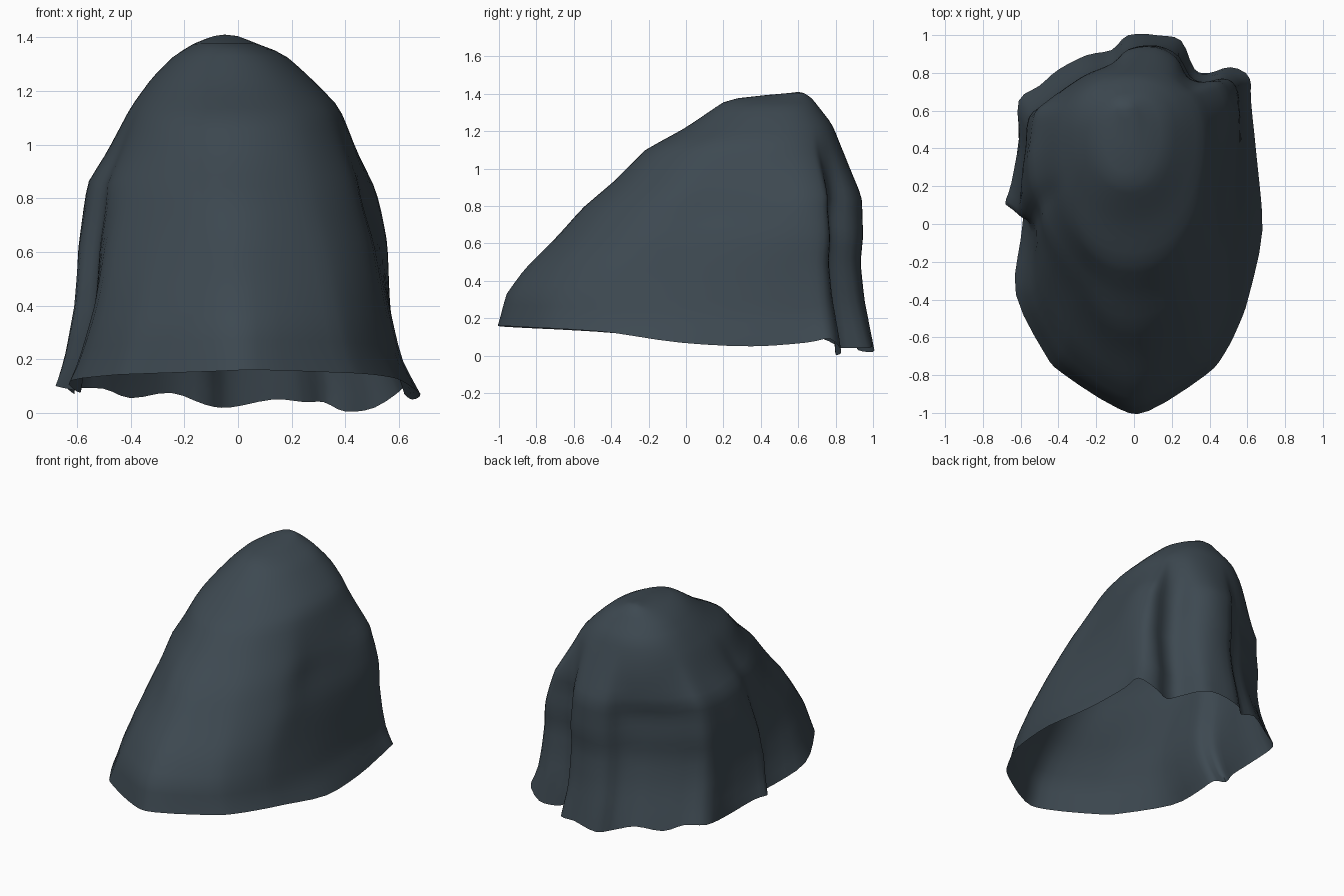
import bpy, bmesh, math

if "Cube" in bpy.data.objects:
    bpy.data.objects.remove(bpy.data.objects["Cube"])

# Hem outline of the cloth, counter-clockwise from the front: x, y, z
HEM = [(.09, -.99, .16), (.4, -.8, .15), (.5, -.69, .145), (.58, -.53, .135), (.63, -.37, .12),
       (.68, -.03, .07), (.65, .35, .05), (.62, .65, .07), (.62, .78, .09), (.51, .83, .02),
       (.40, .80, .005), (.32, .82, .04), (.25, .97, .04), (.13, 1, .05), (-.03, 1, .02),
       (-.12, .92, .03), (-.25, .9, .075), (-.4, .82, .055), (-.5, .74, .09), (-.61, .66, .09),
       (-.61, .45, .07), (-.65, .22, .10), (-.68, .11, .10), (-.59, .09, .08), (-.6, -.08, .08),
       (-.63, -.37, .12), (-.48, -.68, .14), (-.38, -.79, .145), (-.08, -.975, .155)]
# Matching points of the section at z = 0.8: x, y
MID = [(.06, -.55), (.24, -.46), (.34, -.36), (.42, -.22), (.46, -.08), (.465, .12), (.50, .38),
       (.53, .60), (.50, .725), (.45, .755), (.36, .74), (.29, .77), (.24, .88), (.13, .94),
       (-.01, .92), (-.09, .83), (-.22, .77), (-.35, .69), (-.44, .63), (-.515, .57),
       (-.535, .43), (-.55, .30), (-.53, .17), (-.475, .07), (-.46, -.04), (-.41, -.16),
       (-.32, -.29), (-.22, -.41), (-.10, -.525)]
# Silhouettes: (z, value)
FRONT = [(.16, -1), (.33, -.96), (.47, -.86), (.63, -.7), (.79, -.56), (.94, -.38), (1.1, -.22),
         (1.22, 0), (1.37, .22), (1.385, .33), (1.405, .56)]
BACK = [(.04, 1), (.3, .95), (.5, .93), (.63, .945), (.85, .94), (1.0, .88), (1.24, .78), (1.38, .67), (1.405, .63)]
LEFT = [(.1, .68), (.2, .65), (.4, .615), (.63, .6), (.86, .56), (.97, .49), (1.14, .40), (1.25, .32),
        (1.33, .24), (1.38, .16), (1.405, .09)]
RIGHT = [(.07, .68), (.2, .625), (.4, .595), (.63, .57), (.86, .51), (1.14, .38), (1.25, .27),
         (1.34, .17), (1.38, .06), (1.405, 0)]


def look(table, z):
    if z <= table[0][0]:
        return table[0][1]
    for (a, p), (b, q) in zip(table, table[1:]):
        if z <= b:
            return p + (q - p) * (z - a) / (b - a)
    return table[-1][1]


def smooth_loop(pts, n):
    """Closed Catmull-Rom curve, n steps per span."""
    out, m = [], len(pts)
    for i in range(m):
        a, b, c, d = (pts[(i + k) % m] for k in (-1, 0, 1, 2))
        for s in range(n):
            t = s / n
            out.append([.5 * (2 * q + (r - p) * t + (2 * p - 5 * q + 4 * r - w) * t * t
                              + (3 * q - p - 3 * r + w) * t ** 3) for p, q, r, w in zip(a, b, c, d)])
    return out


def ease(t):
    t = max(0, min(1, t))
    return t * t * (3 - 2 * t)


hem, mid = smooth_loop(HEM, 3), smooth_loop(MID, 3)
N, LEVELS, TOP = len(hem), 30, 1.405

# Draped hood: lofted sections from the wavy hem to the crown
bm = bmesh.new()
rings = []
for k in range(LEVELS + 1):
    u = 1 - (1 - k / LEVELS) ** 1.4
    ring = []
    for (hx, hy, hz), (mx, my) in zip(hem, mid):
        z = hz + (TOP - hz) * u
        # normalised outlines: x in -1..1, y in 0..1
        h = (hx / .68, (hy + 1) / 2)
        m = (mx / (.53 if mx > 0 else .55), (my + .56) / 1.5)
        dx, dy = m[0], m[1] - .6
        a = math.atan2(dy / (.4 if dy > 0 else .6), dx)
        c, s = math.cos(a), math.sin(a)
        p = .9 if s > 0 else .95
        e = (math.copysign(abs(c) ** p, c), .6 + (.4 if s > 0 else .6) * math.copysign(abs(s) ** p, s))
        v = max(0, min(1, (z - hz) / (.8 - hz)))
        w = ease((z - .72) / .5)
        x, y = ((p + (q - p) * v) * (1 - w) + r * w for p, q, r in zip(h, m, e))
        yf, yb = look(FRONT, z), look(BACK, z)
        left, right = look(LEFT, z), look(RIGHT, z)
        # shift the centre line so both side silhouettes are met
        px = (right - left) / 2 + x * (right + left) / 2
        # rear corners hang a little further back halfway down
        sag = .025 * math.sin(math.pi * v) * (1 if .8 < y < .93 and x > .3 else 0)
        ring.append(bm.verts.new((px, yf + y * (yb - yf) + sag, z)))
    rings.append(ring)
for lo, hi in zip(rings, rings[1:]):
    for i in range(N):
        j = (i + 1) % N
        bm.faces.new((lo[i], lo[j], hi[j], hi[i]))
# Crown cap
crown = bm.verts.new((-.05, .6, 1.41))
for i in range(N):
    bm.faces.new((rings[-1][i], rings[-1][(i + 1) % N], crown))

# Relax the cloth a little, leaving the hem untouched
inner = [v for r in rings[1:] for v in r]
bmesh.ops.smooth_vert(bm, verts=inner, factor=.3, use_axis_x=True, use_axis_y=True, use_axis_z=True)

mesh = bpy.data.meshes.new("draped_hood")
bm.to_mesh(mesh)
bm.free()
hood = bpy.data.objects.new("draped_hood", mesh)
bpy.context.collection.objects.link(hood)

mat = bpy.data.materials.new("dark slate cloth")
mat.diffuse_color = (.047, .066, .082, 1)
mat.use_nodes = True
mat.node_tree.nodes["Principled BSDF"].inputs["Base Color"].default_value = mat.diffuse_color
mesh.materials.append(mat)

bpy.context.view_layer.objects.active = hood
hood.select_set(True)
bpy.ops.object.shade_smooth_by_angle(angle=math.radians(60))
